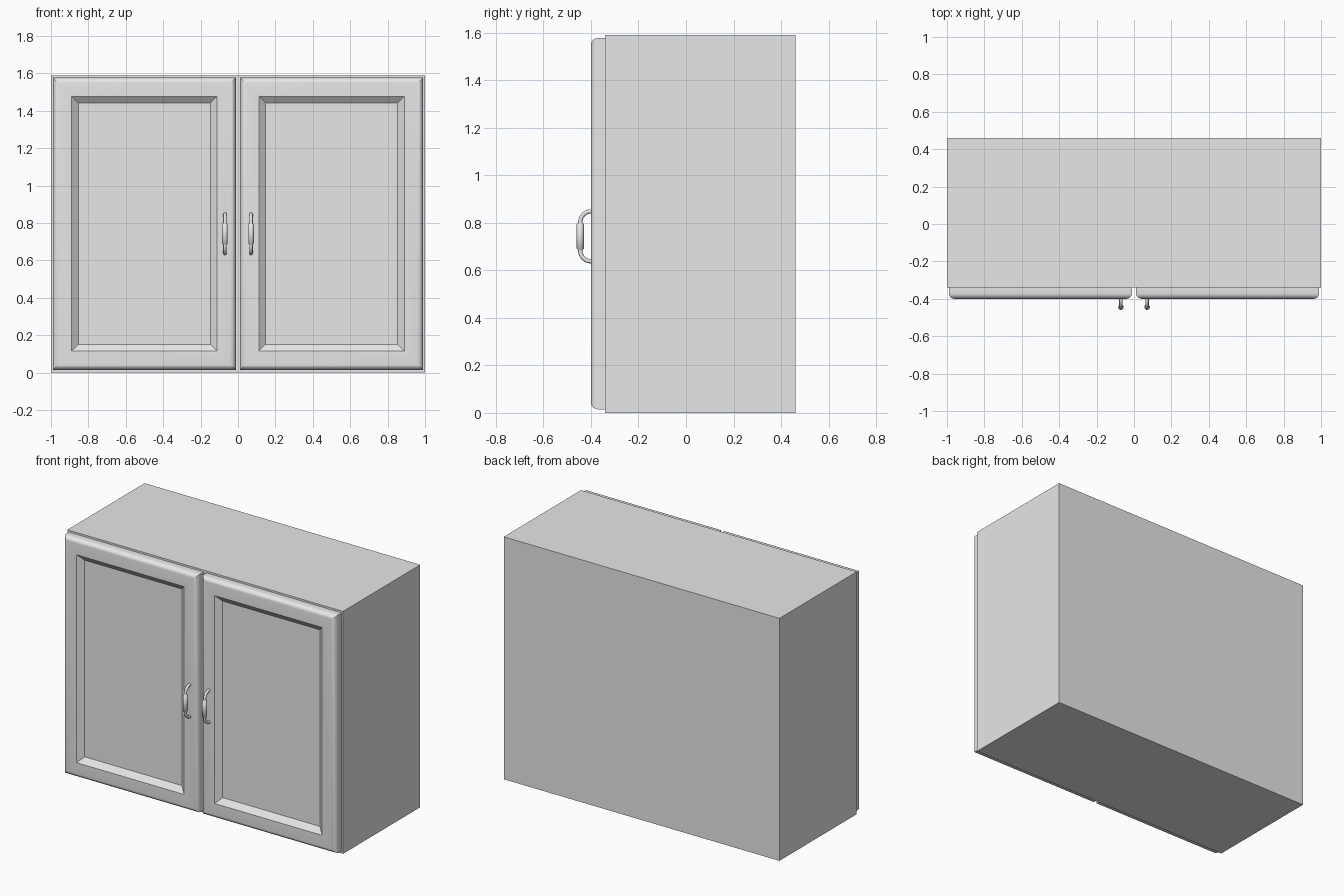
import bpy
import bmesh
from math import sin, cos, pi

default = bpy.data.objects.get("Cube")
if default:
    bpy.data.objects.remove(default, do_unlink=True)

grey = bpy.data.materials.new("plain grey")
grey.use_nodes = True
grey.diffuse_color = (0.8, 0.8, 0.8, 1)
grey.node_tree.nodes["Principled BSDF"].inputs["Base Color"].default_value = (0.8, 0.8, 0.8, 1)

HEIGHT = 1.59
CARCASS_FRONT, BACK = -0.34, 0.46
DOOR_FRONT = -0.40
EDGE_RADIUS = 0.03


def add_object(name, data):
    obj = bpy.data.objects.new(name, data)
    bpy.context.collection.objects.link(obj)
    data.materials.append(grey)
    return obj


def loft_rectangles(name, x0, x1, z0, z1, profile):
    """Join nested upright rectangles, each given as (inset, y), and cap both ends."""
    bm = bmesh.new()
    rings = []
    for inset, y in profile:
        a, b, c, d = x0 + inset, x1 - inset, z0 + inset, z1 - inset
        rings.append([bm.verts.new((x, y, z)) for x, z in ((a, c), (b, c), (b, d), (a, d))])
    for r, s in zip(rings, rings[1:]):
        for i in range(4):
            j = (i + 1) % 4
            bm.faces.new((r[i], r[j], s[j], s[i]))
    bm.faces.new(rings[0])
    bm.faces.new(rings[-1])
    bmesh.ops.recalc_face_normals(bm, faces=bm.faces)
    mesh = bpy.data.meshes.new(name)
    bm.to_mesh(mesh)
    bm.free()
    return add_object(name, mesh)


def add_handle(name, x):
    """Bowed pull: thin curved legs with a thicker straight grip."""
    mid, reach, y_bar = 0.743, 0.105, -0.445
    bend = DOOR_FRONT - y_bar
    leg, grip = 0.009, 0.015
    upper = [(DOOR_FRONT + 0.01, reach, leg)]
    for i in range(9):
        t = i / 8 * pi / 2
        upper.append((DOOR_FRONT - bend * sin(t), reach - bend * (1 - cos(t)), leg))
    upper += [(y_bar, 0.056, leg), (y_bar, 0.052, grip)]
    points = [(y, mid + h, r) for y, h, r in upper]
    points += [(y, mid - h, r) for y, h, r in reversed(upper)]

    curve = bpy.data.curves.new(name, 'CURVE')
    curve.dimensions = '3D'
    curve.bevel_depth = 1.0
    curve.bevel_resolution = 4
    curve.use_fill_caps = True
    spline = curve.splines.new('POLY')
    spline.points.add(len(points) - 1)
    for p, (y, z, r) in zip(spline.points, points):
        p.co = (x, y, z, 1)
        p.radius = r
    spline.use_smooth = True
    add_object(name, curve)


# Carcass
loft_rectangles("carcass", -1, 1, 0, HEIGHT, [(0, BACK), (0, CARCASS_FRONT)])

# Door section: rounded outer edge, flat frame, sloped step down to the panel
section = [(0, CARCASS_FRONT)]
for i in range(7):
    t = i / 6 * pi / 2
    section.append((EDGE_RADIUS * (1 - cos(t)), DOOR_FRONT + EDGE_RADIUS * (1 - sin(t))))
section += [(0.10, DOOR_FRONT), (0.137, DOOR_FRONT + 0.03)]

# Doors and handles
for side, sign in (("left", 1), ("right", -1)):
    x0, x1 = sorted((sign * 0.011, sign * 0.99))
    door = loft_rectangles(side + "_door", x0, x1, 0.015, 1.578, section)
    bpy.ops.object.select_all(action='DESELECT')
    door.select_set(True)
    bpy.context.view_layer.objects.active = door
    bpy.ops.object.shade_smooth_by_angle()
    add_handle(side + "_handle", sign * 0.07)
